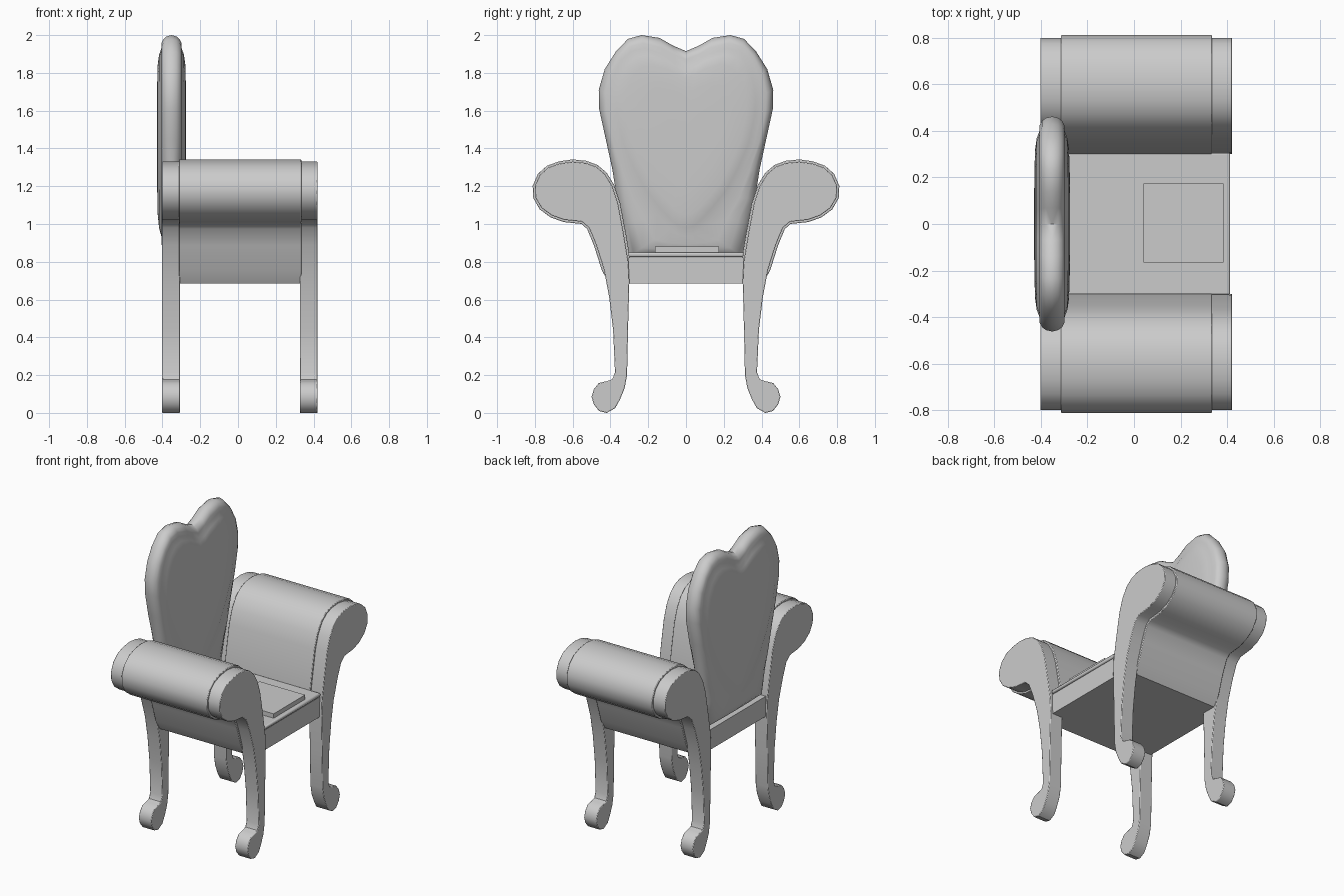
import bpy, bmesh, math
from mathutils import Vector

if "Cube" in bpy.data.objects:
    bpy.data.objects.remove(bpy.data.objects["Cube"])


def finish(name, bm, bevel=0.0):
    bmesh.ops.recalc_face_normals(bm, faces=bm.faces)
    me = bpy.data.meshes.new(name)
    bm.to_mesh(me)
    bm.free()
    ob = bpy.data.objects.new(name, me)
    bpy.context.collection.objects.link(ob)
    if bevel:
        m = ob.modifiers.new("bevel", 'BEVEL')
        m.width, m.segments = bevel, 2
        m.limit_method, m.angle_limit = 'ANGLE', math.radians(60)
    for o in bpy.context.selected_objects:
        o.select_set(False)
    ob.select_set(True)
    bpy.context.view_layer.objects.active = ob
    bpy.ops.object.shade_smooth_by_angle(angle=math.radians(42))
    return ob


def extrude_x(name, pts, x0, x1, bevel=0.0):
    """Extrude a (y, z) outline along x."""
    bm = bmesh.new()
    f = bm.faces.new([bm.verts.new((x0, y, z)) for y, z in pts])
    r = bmesh.ops.extrude_face_region(bm, geom=[f])
    vs = [v for v in r['geom'] if isinstance(v, bmesh.types.BMVert)]
    bmesh.ops.translate(bm, verts=vs, vec=(x1 - x0, 0, 0))
    return finish(name, bm, bevel)


def box(name, x, y, z, bevel=0.0):
    pts = [(y[0], z[0]), (y[1], z[0]), (y[1], z[1]), (y[0], z[1])]
    return extrude_x(name, pts, x[0], x[1], bevel)


def offset(pts, d):
    """Push an open outline out along its normals."""
    out = []
    for i, p in enumerate(pts):
        a, b = Vector(pts[max(i - 1, 0)]), Vector(pts[min(i + 1, len(pts) - 1)])
        t = (b - a).normalized()
        out.append((p[0] + t.y * d, p[1] - t.x * d))
    return out


# scrolled arm, outer side up and round to the inner side
arm = [(.434, .757), (.476, .89), (.513, .98), (.55, 1.012), (.645, 1.022),
       (.71, 1.045), (.765, 1.085), (.797, 1.14), (.80, 1.20), (.775, 1.258),
       (.73, 1.298), (.67, 1.32), (.60, 1.33), (.53, 1.323), (.476, 1.303),
       (.43, 1.265), (.39, 1.20), (.36, 1.11), (.33, .95), (.305, .80)]
# leg and curled foot, inner side down and back up the outer side
leg = [(.30, .70), (.307, .44), (.312, .20), (.325, .13), (.35, .07), (.375, .025),
       (.42, 0), (.46, .01), (.488, .045), (.50, .085), (.488, .125), (.462, .158),
       (.42, .168), (.39, .178), (.376, .215), (.386, .44), (.407, .614)]
pad = [(.405, .685)] + offset(arm, .012) + [(.29, .685)]

for side, s in (("left", -1), ("right", 1)):
    frame = [(s * y, z) for y, z in arm + leg]
    extrude_x(f"front_{side}_leg_and_arm", frame, .327, .422, .004)
    extrude_x(f"back_{side}_leg_and_arm", frame, -.402, -.307, .004)
    extrude_x(f"{side}_arm_pad", [(s * y, z) for y, z in pad], -.313, .335, .004)

# seat base, cushion and the thin plate on it
box("seat_base", (-.39, .405), (-.305, .305), (.685, .822))
box("seat_cushion", (-.36, .413), (-.305, .305), (.826, .85), .008)
box("seat_plate", (.04, .385), (-.165, .175), (.85, .88))

# backrest: shield outline lofted to a padded heart on both faces
shield = [(0, 1.915), (.07, 1.945), (.14, 1.985), (.235, 2.0), (.307, 1.98),
          (.37, 1.915), (.43, 1.82), (.462, 1.71), (.46, 1.61), (.425, 1.45),
          (.39, 1.29), (.365, 1.13), (.33, 1.0), (.30, .83), (.15, .83), (0, .83)]
heart = [(0, 1.84), (.06, 1.865), (.12, 1.90), (.22, 1.93), (.29, 1.915),
         (.345, 1.865), (.385, 1.78), (.40, 1.68), (.395, 1.58), (.36, 1.42),
         (.30, 1.28), (.23, 1.15), (.15, 1.05), (.08, .975), (.04, .945), (0, .935)]


def full(half):
    return [Vector(p) for p in half] + [Vector((-y, z)) for y, z in half[-2:0:-1]]


S, H = full(shield), full(heart)
C = Vector((0, 1.5))
rings = [[s.lerp(h, t) for s, h in zip(S, H)] for t in (0, .1, .3, .6, 1)]
rings += [[h.lerp(C, t) for h in H] for t in (.08, .2, .45, .75)]
depth = [0, .026, .043, .053, .054, .066, .073, .076, .077]
bm = bmesh.new()
X, n = -.352, len(S)
rim = [bm.verts.new((X, p.x, p.y)) for p in rings[0]]
for sx in (-1, 1):
    prev = rim
    for ring, d in zip(rings[1:], depth[1:]):
        cur = [bm.verts.new((X + sx * d, p.x, p.y)) for p in ring]
        for i in range(n):
            j = (i + 1) % n
            bm.faces.new((prev[i], prev[j], cur[j], cur[i]))
        prev = cur
    mid = bm.verts.new((X + sx * .077, C.x, C.y))
    for i in range(n):
        bm.faces.new((prev[i], prev[(i + 1) % n], mid))
finish("backrest", bm)
